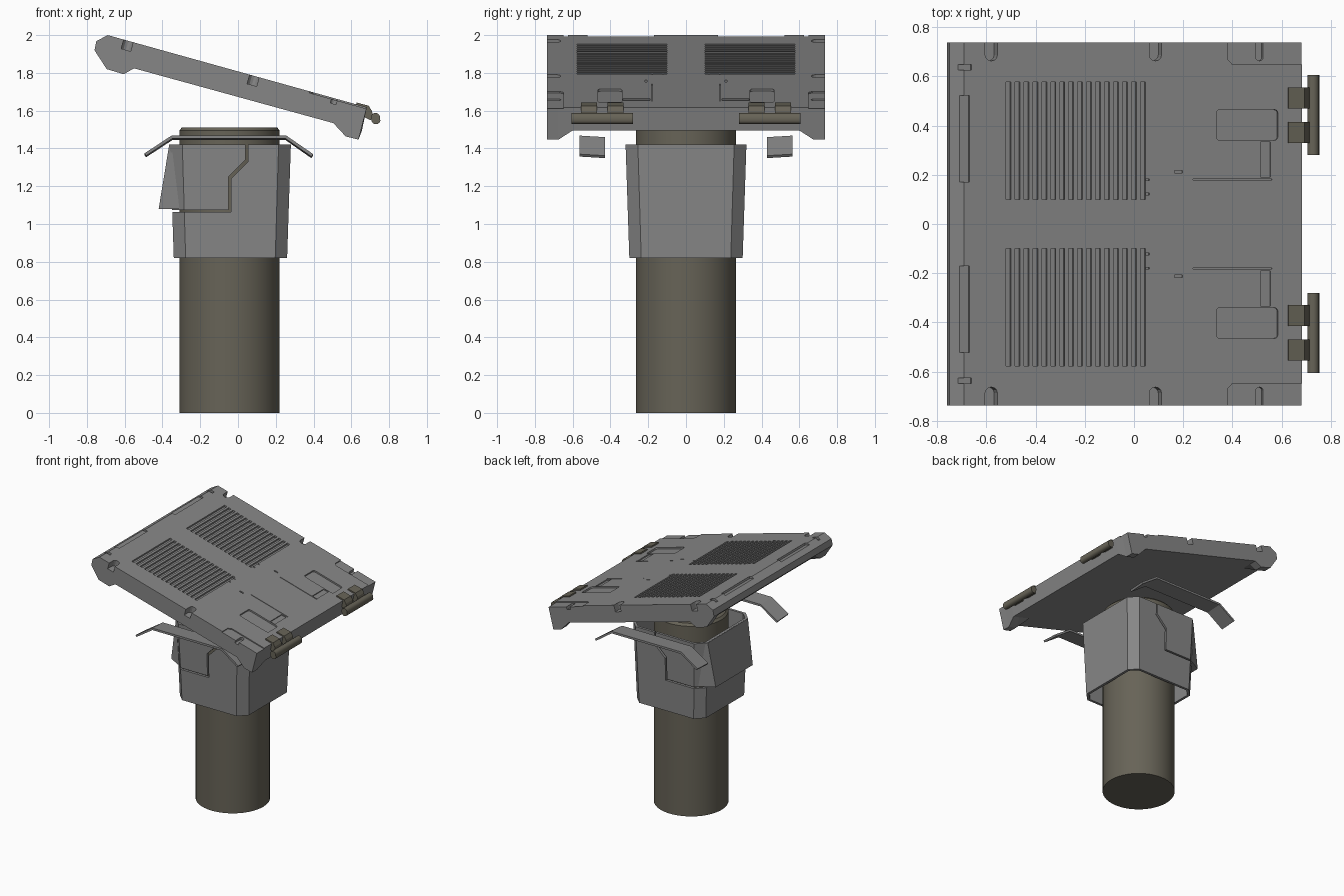
import bpy, bmesh, math

if "Cube" in bpy.data.objects:
    bpy.data.objects.remove(bpy.data.objects["Cube"])


def material(name, rgb):
    m = bpy.data.materials.new(name)
    m.diffuse_color = (*rgb, 1)
    m.use_nodes = True
    m.node_tree.nodes["Principled BSDF"].inputs["Base Color"].default_value = m.diffuse_color
    return m


GREY = material("panel_grey", (0.24, 0.24, 0.24))
DARK = material("dark_metal", (0.135, 0.125, 0.095))


def loft(name, solids, mat, closed=False):
    """Each solid is a list of rings with equal point counts, skinned in order."""
    bm = bmesh.new()
    for rings in solids:
        vs = [[bm.verts.new(p) for p in r] for r in rings]
        n = len(vs[0])
        pairs = list(zip(vs, vs[1:])) + ([(vs[-1], vs[0])] if closed else [])
        for a, b in pairs:
            for i in range(n):
                j = (i + 1) % n
                bm.faces.new((a[i], a[j], b[j], b[i]))
        if not closed:
            bm.faces.new(vs[0])
            bm.faces.new(vs[-1])
    bmesh.ops.recalc_face_normals(bm, faces=bm.faces)
    me = bpy.data.meshes.new(name)
    bm.to_mesh(me)
    bm.free()
    me.materials.append(mat)
    ob = bpy.data.objects.new(name, me)
    bpy.context.collection.objects.link(ob)
    return ob


def activate(ob):
    bpy.ops.object.select_all(action='DESELECT')
    ob.select_set(True)
    bpy.context.view_layer.objects.active = ob


def cut(ob, solids):
    cutter = loft("cutter", solids, GREY)
    cutter.hide_render = True
    activate(ob)
    mod = ob.modifiers.new("cut", 'BOOLEAN')
    mod.operation, mod.solver, mod.object = 'DIFFERENCE', 'EXACT', cutter
    bpy.ops.object.modifier_apply(modifier="cut")
    bpy.data.objects.remove(cutter)


def along_y(profile, y0, y1):
    return [[(x, y, z) for x, z in profile] for y in (y0, y1)]


# Post: round column with a small top chamfer
def circle(r, z, n=48):
    return [(-0.045 + r * math.cos(2 * math.pi * i / n), r * math.sin(2 * math.pi * i / n), z)
            for i in range(n)]


post = loft("post", [[circle(0.266, 0), circle(0.266, 1.495), circle(0.251, 1.512)]], DARK)
activate(post)
bpy.ops.object.shade_smooth_by_angle()


# Collar: flared hollow octagonal shell with a stepped seam
def octagon(h, c, z):
    q = [(h, c), (c, h), (-c, h), (-h, c), (-h, -c), (-c, -h), (c, -h), (h, -c)]
    return [(x - 0.04, y, z) for x, y in q]


collar = loft("collar", [[octagon(0.30, 0.237, 0.82), octagon(0.32, 0.255, 1.422),
                          octagon(0.30, 0.247, 1.422), octagon(0.28, 0.229, 0.82)]], GREY, closed=True)
seam = [(0.04, 1.5), (0.04, 1.34), (-0.05, 1.25), (-0.05, 1.075), (-0.6, 1.075)]
ribbon = seam + [(x + 0.012, z - 0.012) for x, z in reversed(seam)]
cut(collar, [along_y(ribbon, -0.5, 0.5)])

# Flap: wedge swung outward on the collar's left face
flap = loft("collar_flap", [[
    [(-0.42, -0.23, 1.08), (-0.42, 0.23, 1.08), (-0.31, 0.29, 1.08), (-0.31, -0.29, 1.08)],
    [(-0.364, -0.25, 1.421), (-0.364, 0.25, 1.421), (-0.352, 0.262, 1.421), (-0.352, -0.262, 1.421)]]], GREY)

# Bent straps either side of the post
strap = [(-0.487, 1.357), (-0.348, 1.448), (0.252, 1.448), (0.388, 1.353),
         (0.398, 1.366), (0.256, 1.464), (-0.352, 1.464), (-0.495, 1.370)]
for side, tag in ((-1, "front"), (1, "back")):
    loft("strap_" + tag, [[[(x, side * 0.43, z - 0.004) for x, z in strap],
                           [(x, side * 0.565, z + 0.004) for x, z in strap]]], GREY)

# Tilted panel: deep lips at the four corners, shallower between them
corner = [(-0.75, 1.968), (-0.69, 2.0), (0.682, 1.618), (0.638, 1.447), (0.57, 1.464),
          (0.505, 1.534), (-0.55, 1.824), (-0.605, 1.793), (-0.695, 1.82), (-0.76, 1.92)]
middle = corner[:3] + [(0.656, 1.495), (0.60, 1.508)] + corner[5:7] + \
    [(-0.605, 1.839), (-0.70, 1.866), (-0.76, 1.92)]
sections = ((-0.737, corner), (-0.675, corner), (-0.60, middle),
            (0.60, middle), (0.675, corner), (0.737, corner))
panel = loft("top_panel", [[[(x, y, z) for x, z in prof] for y, prof in sections]], GREY)


# Panel recesses, set out on the tilted top plane and mirrored in y
def on_top(x, y, d):
    return (x + 0.268 * d, y, 2.0 - 0.2784 * (x + 0.69) + 0.963 * d)


def recess(poly, depth):
    out = []
    for s in (1, -1):
        out.append([[on_top(x, s * y, d) for x, y in poly] for d in (-depth, 0.05)])
    return out


def rect(x0, x1, y0, y1, r=0.0):
    if not r:
        return [(x0, y0), (x1, y0), (x1, y1), (x0, y1)]
    pts = []
    for k, (cx, cy) in enumerate(((x1 - r, y1 - r), (x0 + r, y1 - r), (x0 + r, y0 + r), (x1 - r, y0 + r))):
        for i in range(4):
            a = math.pi / 2 * (k + i / 3)
            pts.append((cx + r * math.cos(a), cy + r * math.sin(a)))
    return pts


cuts = []
for i in range(16):                                        # vent slots
    x = -0.52 + i * 0.0364
    cuts += recess(rect(x, x + 0.02, 0.10, 0.577), 0.015)
for x, w, depth in ((-0.58, 0.05, 0.05), (0.087, 0.05, 0.05)):   # edge notches
    cuts += recess(rect(x - w / 2, x + w / 2, 0.663, 0.80, 0.024), depth)
cuts += recess(rect(-0.705, -0.668, 0.17, 0.522), 0.015)   # upper edge slots
cuts += recess(rect(-0.71, -0.66, 0.625, 0.648), 0.02)
cuts += recess(rect(0.335, 0.585, 0.34, 0.465, 0.015), 0.012)    # latch pockets
cuts += recess(rect(0.515, 0.555, 0.19, 0.334), 0.008)
cuts += recess(rect(0.24, 0.56, 0.178, 0.183), 0.006)
cuts += recess(rect(0.165, 0.197, 0.207, 0.218), 0.01)     # small marks
for y in (0.118, 0.176):
    cuts += recess(rect(0.047, 0.062, y, y + 0.007), 0.01)
cuts += recess([(0.40, 0.648), (0.75, 0.648), (0.75, 0.80), (0.38, 0.80), (0.38, 0.67)], 0.008)
cut(panel, cuts)
cut(panel, recess(rect(0.497, 0.527, 0.663, 0.80, 0.0145), 0.03))

# Hinges: two knuckles and a rounded bar at each lower corner
knuckle = [(0.622, 1.622), (0.628, 1.643), (0.692, 1.626), (0.708, 1.60),
           (0.718, 1.562), (0.70, 1.55), (0.66, 1.57)]
bar = []
for i in range(12):                                        # capsule outline, tilted with the panel
    a = 2 * math.pi * i / 12 + 0.26
    shift = 0.007 if i < 6 else -0.007
    bar.append((0.729 + 0.024 * math.cos(a) - 0.2 * shift, 1.558 + 0.023 * math.sin(a) + shift))
for side, tag in ((-1, "front"), (1, "back")):
    loft("hinge_knuckles_" + tag, [along_y(knuckle, side * 0.33, side * 0.415),
                                   along_y(knuckle, side * 0.47, side * 0.555)], DARK)
    hinge = loft("hinge_bar_" + tag, [along_y(bar, side * 0.28, side * 0.605)], DARK)
    activate(hinge)
    bpy.ops.object.shade_smooth_by_angle(angle=math.radians(40))
